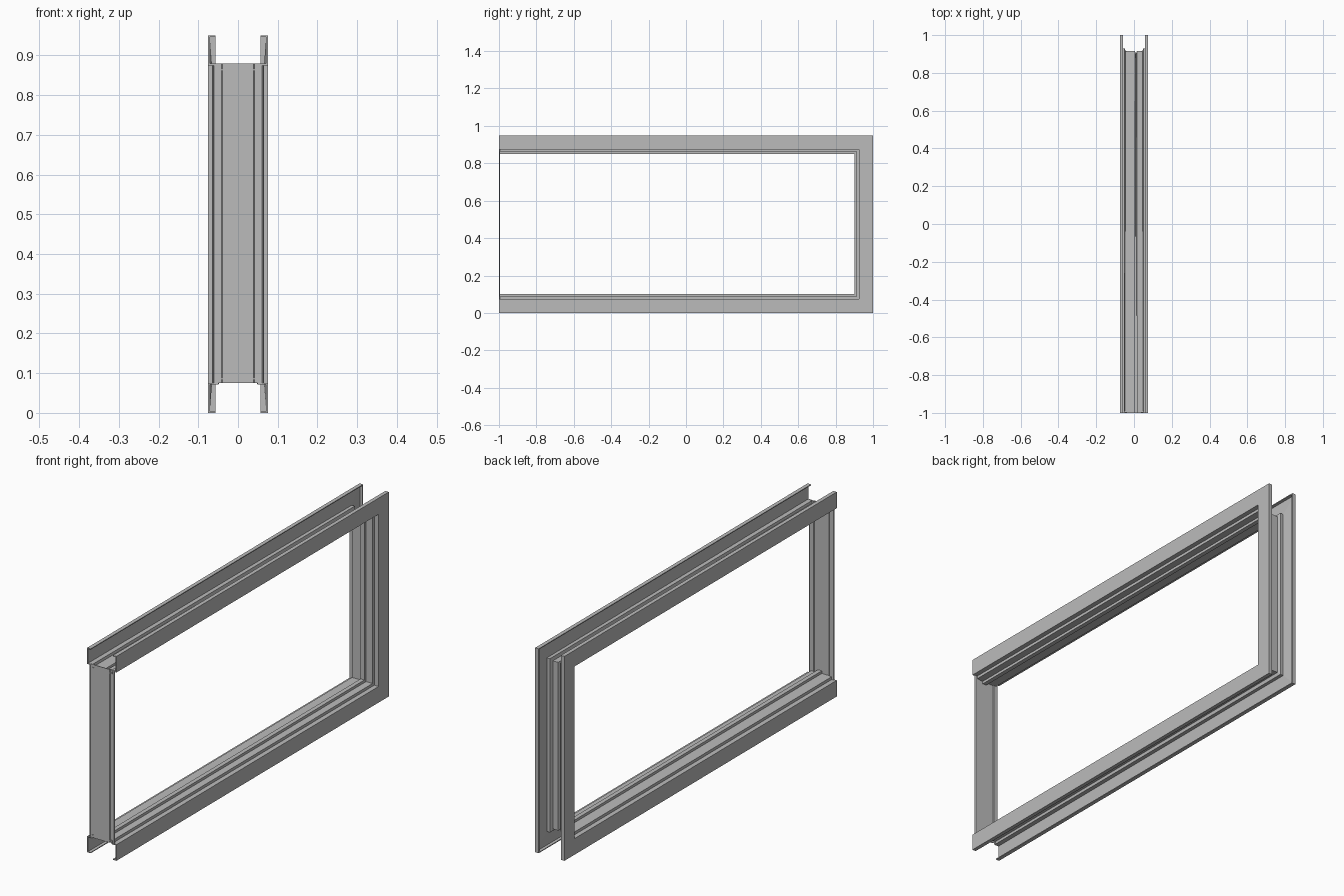
import bpy
import bmesh

cube = bpy.data.objects.get("Cube")
if cube:
    bpy.data.objects.remove(cube, do_unlink=True)

SHEET = 0.004
HEIGHT = 0.95

steel = bpy.data.materials.new("grey_steel")
steel.use_nodes = True
GREY = (0.5, 0.5, 0.5, 1)
steel.diffuse_color = GREY
steel.node_tree.nodes["Principled BSDF"].inputs["Base Color"].default_value = GREY


def sweep(name, rows, thickness):
    """Skin rows of points into a sheet and give it thickness behind its face."""
    bm = bmesh.new()
    grid = [[bm.verts.new(p) for p in row] for row in rows]
    for a, b in zip(grid, grid[1:]):
        for i in range(len(a) - 1):
            bm.faces.new((a[i], a[i + 1], b[i + 1], b[i]))
    mesh = bpy.data.meshes.new(name)
    bm.to_mesh(mesh)
    bm.free()
    mesh.materials.append(steel)
    obj = bpy.data.objects.new(name, mesh)
    bpy.context.scene.collection.objects.link(obj)
    mod = obj.modifiers.new("thickness", "SOLIDIFY")
    mod.thickness = thickness
    mod.offset = -1
    mod.use_even_offset = True
    return obj


# Folded sheet section: (x, inset from the outer edge)
section = [
    (-0.057, 0), (-0.075, 0), (-0.075, 0.075), (-0.053, 0.075), (-0.053, 0.088),
    (0, 0.088), (0, 0.1), (0.02, 0.1), (0.02, 0.088),
    (0.053, 0.088), (0.053, 0.075), (0.075, 0.075), (0.075, 0), (0.057, 0),
]

# Mitred frame: sill, back jamb and head in one run, open at the front
rows = [
    [(x, -1, d) for x, d in section],
    [(x, 1 - d, d) for x, d in section],
    [(x, 1 - d, HEIGHT - d) for x, d in section],
    [(x, -1, HEIGHT - d) for x, d in section],
]
sweep("folded_frame", rows, SHEET)

# Thin end plate closing the front, with shallow recessed side strips
plate = [(-0.063, -1), (-0.06, -0.997), (-0.042, -0.997), (-0.039, -1),
         (0.039, -1), (0.042, -0.997), (0.06, -0.997), (0.063, -1)]
sweep("front_end_plate", [[(x, y, z) for x, y in plate] for z in (0.075, 0.88)], 0.003)
